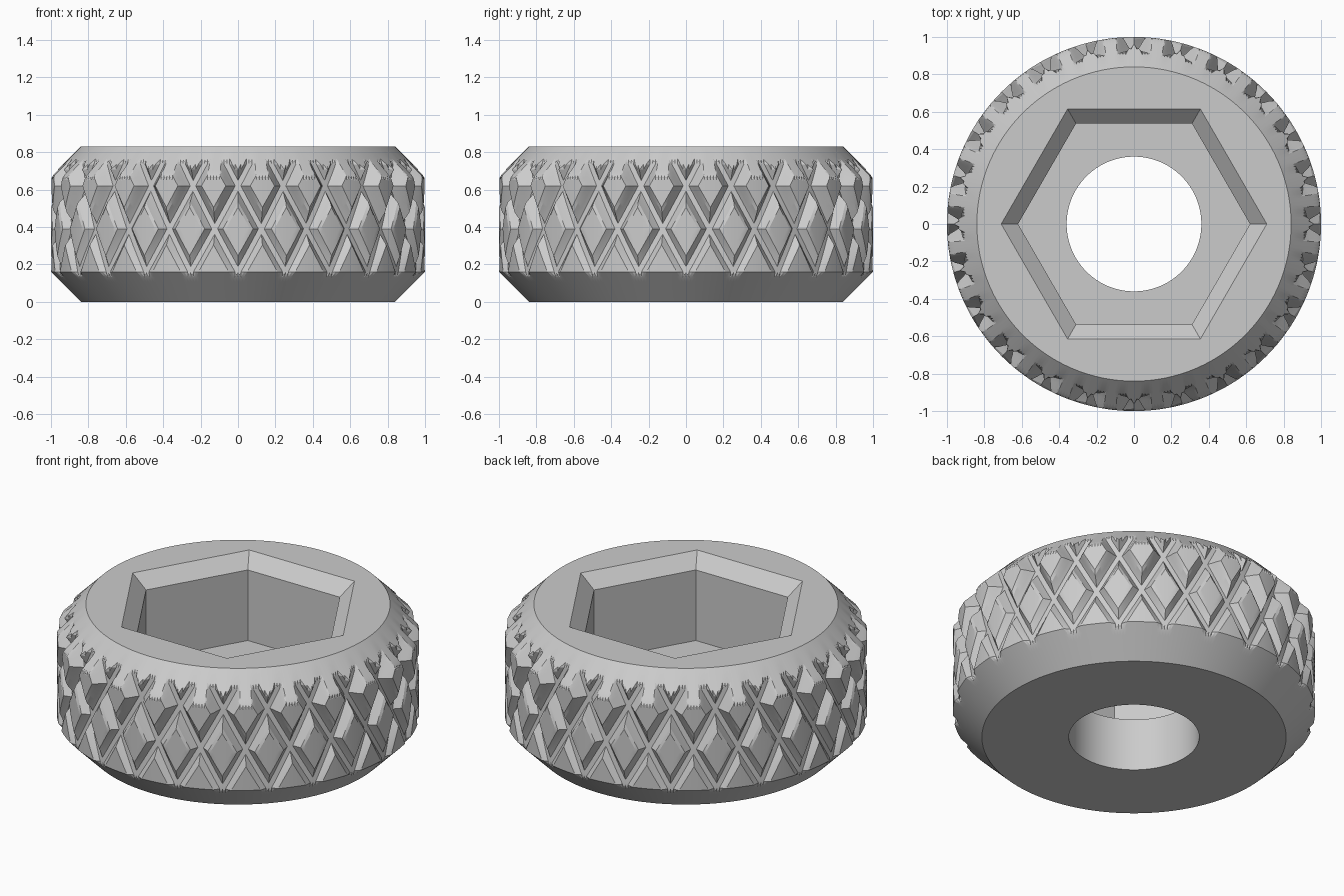
import bpy, bmesh
from math import pi, cos, sin, radians

cube = bpy.data.objects.get("Cube")
if cube:
    bpy.data.objects.remove(cube, do_unlink=True)

TEETH = 24                    # grooves of each hand around the rim
STEPS = 16                    # mesh columns per groove
COLS = TEETH * STEPS
PITCH = 0.46                  # height of one diamond cell
HEIGHT = 0.83
FACE_R = 0.84                 # radius of the flat faces
LOW = 0.16                    # height where the lower bevel ends

grey = bpy.data.materials.new("satin grey")
grey.use_nodes = True
colour = (0.6, 0.6, 0.6, 1)
grey.diffuse_color = colour
grey.node_tree.nodes["Principled BSDF"].inputs["Base Color"].default_value = colour


def circle(radius):
    return lambda col: radius


def hexagon(corner):
    """Radius of a hexagon with a corner on +x."""
    def radius(col):
        a = (2 * pi * col / COLS) % (pi / 3) - pi / 6
        return corner * cos(pi / 6) / cos(a)
    return radius


def groove_depth(u, t):
    """Depth of a flat-bottomed groove; t runs 0 to 1 up the rim."""
    off = abs(u - round(u))
    half = 0.17 + 0.08 * t
    floor = 0.35 * half
    full = 0.02 + 0.066 * t
    return full * min(1, max(0, (half - off) / (half - floor)))


def knurl_radius(col, z):
    """Bevelled cylinder cut by two crossing sets of helical grooves."""
    p = col / STEPS
    q = (z - LOW) / PITCH
    t = min(1, max(0, (z - LOW) / 0.6))
    cut = max(groove_depth(p + q, t), groove_depth(p - q, t))
    return min(FACE_R + z, FACE_R + HEIGHT - z, 1 - cut)


def place(radius, col, z):
    a = 2 * pi * col / COLS
    return radius * cos(a), radius * sin(a), z


bm = bmesh.new()


def ring(radius, z):
    return [bm.verts.new(place(radius(c), c, z)) for c in range(COLS)]


def bridge(a, b):
    for c in range(COLS):
        d = (c + 1) % COLS
        bm.faces.new((a[c], a[d], b[d], b[c]))


# Knurled rim: each cell is a fan so both groove directions have clean edges
row_h = PITCH / STEPS
rows = [LOW + row_h * i for i in range(-2, 22)]
rim = [ring(lambda c, z=z: knurl_radius(c, z), z) for z in rows]
for z, a, b in zip(rows, rim, rim[1:]):
    for c in range(COLS):
        d = (c + 1) % COLS
        mid_z = z + row_h / 2
        mid = bm.verts.new(place(knurl_radius(c + 0.5, mid_z), c + 0.5, mid_z))
        corners = (a[c], a[d], b[d], b[c])
        for i in range(4):
            bm.faces.new((corners[i], corners[(i + 1) % 4], mid))

# Top face, bevelled hexagonal pocket, through hole, underside and lower bevel
shell = [
    (circle(FACE_R), HEIGHT),
    (hexagon(0.71), HEIGHT),
    (hexagon(0.62), 0.75),
    (hexagon(0.62), 0.32),
    (circle(0.36), 0.32),
    (circle(0.36), 0),
    (circle(FACE_R), 0),
]
loops = [rim[-1]] + [ring(r, z) for r, z in shell] + [rim[0]]
for a, b in zip(loops, loops[1:]):
    bridge(a, b)

bmesh.ops.recalc_face_normals(bm, faces=bm.faces)
mesh = bpy.data.meshes.new("knurled_knob")
bm.to_mesh(mesh)
bm.free()
mesh.materials.append(grey)
knob = bpy.data.objects.new("knurled_knob", mesh)
bpy.context.collection.objects.link(knob)

# Smooth round surfaces, crisp groove and socket edges
bpy.ops.object.select_all(action='DESELECT')
knob.select_set(True)
bpy.context.view_layer.objects.active = knob
bpy.ops.object.shade_smooth_by_angle(angle=radians(18))
